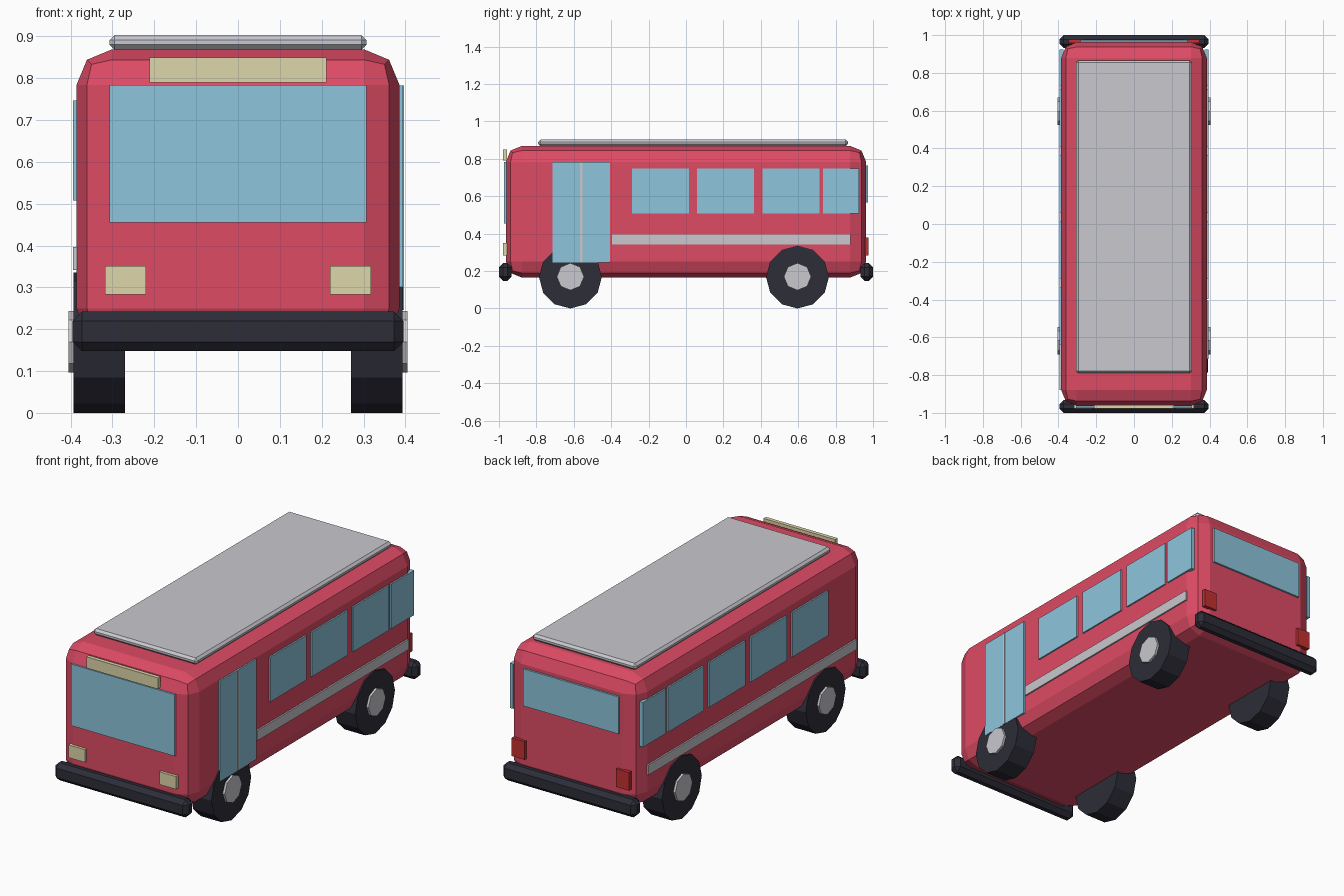
import bpy, bmesh
from math import pi
from mathutils import Matrix

if "Cube" in bpy.data.objects:
    bpy.data.objects.remove(bpy.data.objects["Cube"])

COLOURS = {
    "red": (0.73, 0.07, 0.13, 1), "glass": (0.27, 0.56, 0.72, 1),
    "cream": (0.73, 0.67, 0.40, 1), "dark": (0.026, 0.026, 0.04, 1),
    "tail_red": (0.55, 0.03, 0.03, 1), "silver": (0.58, 0.58, 0.62, 1),
}
MATS = {}
for key, rgba in COLOURS.items():
    MATS[key] = bpy.data.materials.new(key)
    MATS[key].diffuse_color = rgba


def finish(name, bm, colour):
    bmesh.ops.recalc_face_normals(bm, faces=bm.faces)
    mesh = bpy.data.meshes.new(name)
    bm.to_mesh(mesh)
    bm.free()
    mesh.materials.append(MATS[colour])
    obj = bpy.data.objects.new(name, mesh)
    bpy.context.collection.objects.link(obj)
    return obj


def box(name, xs, ys, zs, colour, bevel=0, segments=1):
    """Box from (min, max) ranges, with optional bevelled edges."""
    bm = bmesh.new()
    bmesh.ops.create_cube(bm, size=1)
    for v in bm.verts:
        for i, (lo, hi) in enumerate((xs, ys, zs)):
            v.co[i] = lo if v.co[i] < 0 else hi
    if bevel:
        bmesh.ops.bevel(bm, geom=bm.edges[:], offset=bevel, segments=segments,
                        profile=0.5, affect='EDGES')
    return finish(name, bm, colour)


def disc(name, x0, x1, y, z, radius, sides, colour):
    """Cylinder along x with a corner pointing straight up."""
    bm = bmesh.new()
    m = Matrix.Translation(((x0 + x1) / 2, y, z)) @ Matrix.Rotation(pi / 2, 4, 'Y')
    bmesh.ops.create_cone(bm, cap_ends=True, segments=sides, radius1=radius,
                          radius2=radius, depth=abs(x1 - x0), matrix=m)
    return finish(name, bm, colour)


def span(side, a, b):
    return tuple(sorted((side * a, side * b)))


# Body and roof panel
box("body", (-0.386, 0.386), (-0.963, 0.963), (0.165, 0.869), "red", 0.085, 2)
box("roof_panel", (-0.307, 0.307), (-0.79, 0.866), (0.868, 0.903), "silver", 0.012)

# Bumpers
for end, name in ((-1, "front_bumper"), (1, "rear_bumper")):
    box(name, (-0.395, 0.395), span(end, 0.932, 1.0), (0.148, 0.242), "dark", 0.022)

# Front and rear glass, destination panel
box("windshield", (-0.307, 0.307), (-0.973, -0.953), (0.455, 0.784), "glass")
box("destination_panel", (-0.212, 0.212), (-0.978, -0.957), (0.79, 0.85), "cream")
box("rear_window", (-0.282, 0.282), (0.953, 0.973), (0.567, 0.765), "glass")

for side, label in ((-1, "left"), (1, "right")):
    # Lights
    box(f"{label}_headlight", span(side, 0.22, 0.318), (-0.978, -0.957),
        (0.283, 0.351), "cream")
    box(f"{label}_tail_light", span(side, 0.27, 0.347), (0.957, 0.977),
        (0.283, 0.38), "tail_red")

    # Side windows: the left has one more where the right has the door
    windows = [(-0.137, 0.304), (0.212, 0.304), (0.562, 0.304), (0.829, 0.192)]
    if side < 0:
        windows.insert(0, (-0.487, 0.304))
    for i, (y, w) in enumerate(windows, 1):
        box(f"{label}_window_{i}", span(side, 0.374, 0.394),
            (y - w / 2, y + w / 2), (0.508, 0.747), "glass")

    # Side trim
    box(f"{label}_trim", span(side, 0.376, 0.394),
        (-0.88 if side < 0 else -0.396, 0.88), (0.342, 0.396), "silver")

    # Wheels and hubs
    for y, end in ((-0.618, "front"), (0.596, "rear")):
        disc(f"{end}_{label}_wheel", side * 0.27, side * 0.393, y, 0.168,
             0.168, 12, "dark")
        disc(f"{end}_{label}_hub", side * 0.36, side * 0.405, y, 0.17,
             0.073, 8, "silver")

# Door with centre divider
box("door", (0.374, 0.394), (-0.714, -0.406), (0.246, 0.782), "glass")
box("door_divider", (0.38, 0.397), (-0.566, -0.554), (0.246, 0.782), "silver")

for m in bpy.data.materials:
    if m.users and not m.is_grease_pencil:
        m.use_nodes = True
        m.node_tree.nodes["Principled BSDF"].inputs["Base Color"].default_value = m.diffuse_color
